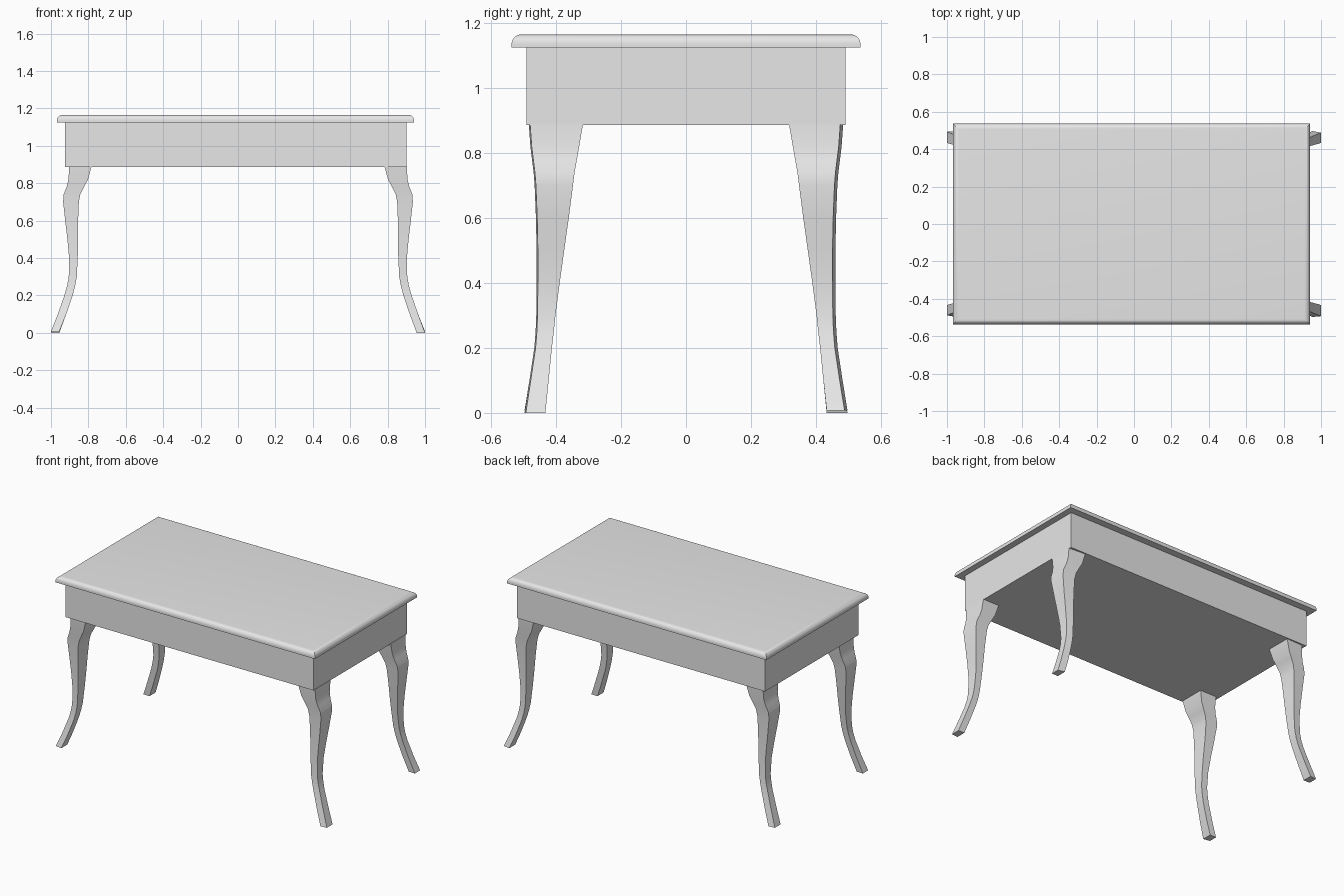
import bpy, bmesh, math

default = bpy.data.objects.get("Cube")
if default:
    bpy.data.objects.remove(default, do_unlink=True)

GREY = (0.8, 0.8, 0.8, 1.0)
mat = bpy.data.materials.new("plain_grey")
mat.use_nodes = True
mat.diffuse_color = GREY
bsdf = next(n for n in mat.node_tree.nodes if n.type == 'BSDF_PRINCIPLED')
bsdf.inputs["Base Color"].default_value = GREY


def loft(name, rings):
    """Join a stack of four-cornered rings into a closed solid."""
    bm = bmesh.new()
    loops = [[bm.verts.new(p) for p in ring] for ring in rings]
    for a, b in zip(loops, loops[1:]):
        for i in range(4):
            j = (i + 1) % 4
            bm.faces.new((a[i], a[j], b[j], b[i]))
    bm.faces.new(loops[0][::-1])
    bm.faces.new(loops[-1])
    bmesh.ops.recalc_face_normals(bm, faces=bm.faces[:])
    mesh = bpy.data.meshes.new(name)
    bm.to_mesh(mesh)
    bm.free()
    mesh.materials.append(mat)
    obj = bpy.data.objects.new(name, mesh)
    bpy.context.collection.objects.link(obj)
    bpy.ops.object.select_all(action='DESELECT')
    obj.select_set(True)
    bpy.context.view_layer.objects.active = obj
    bpy.ops.object.shade_smooth_by_angle(angle=math.radians(35))
    return obj


def rectangle(cx, hx, hy, z):
    return [(cx + sx * hx, sy * hy, z)
            for sx, sy in ((-1, -1), (1, -1), (1, 1), (-1, 1))]


# Table top: square lower edge, rounded upper edge, mitred corners
CX = -0.013
top_rings = [rectangle(CX, 0.955, 0.537, 1.125)]
for k in range(9):
    t = k / 8 * math.pi / 2
    inset = 0.03 * (1 - math.cos(t))
    top_rings.append(rectangle(CX, 0.955 - inset, 0.537 - inset, 1.135 + 0.03 * math.sin(t)))
loft("table_top", top_rings)

# Apron box below the top
loft("apron", [rectangle(CX, 0.913, 0.491, z) for z in (0.887, 1.125)])

# Cabriole leg sections: height, inner x, outer x, inner y, outer y
SECTIONS = [
    (0.00, 0.955, 1.000, 0.433, 0.497),
    (0.10, 0.918, 0.963, 0.423, 0.482),
    (0.20, 0.884, 0.928, 0.413, 0.467),
    (0.25, 0.871, 0.914, 0.407, 0.463),
    (0.30, 0.862, 0.905, 0.402, 0.461),
    (0.40, 0.857, 0.903, 0.389, 0.460),
    (0.50, 0.855, 0.912, 0.375, 0.460),
    (0.60, 0.855, 0.924, 0.361, 0.462),
    (0.70, 0.851, 0.935, 0.348, 0.466),
    (0.74, 0.843, 0.932, 0.343, 0.469),
    (0.78, 0.823, 0.916, 0.336, 0.474),
    (0.82, 0.802, 0.906, 0.329, 0.479),
    (0.89, 0.783, 0.903, 0.317, 0.484),
]

# Four legs; one diagonal pair stands a hair shorter and tapers more
for end, sy in (("front", -1), ("back", 1)):
    for side, sx in (("right", -1), ("left", 1)):
        short = sx * sy > 0
        taper = 0.009 if short else 0.004
        rings = []
        for z, xi, xo, yi, yo in SECTIONS:
            z = max(z, 0.008 if short else 0)
            corners = ((xi, yi), (xo, yi), (xo, yo - taper), (xi, yo))
            rings.append([(sx * x, sy * y, z) for x, y in corners])
        loft(f"{end}_{side}_leg", rings)
